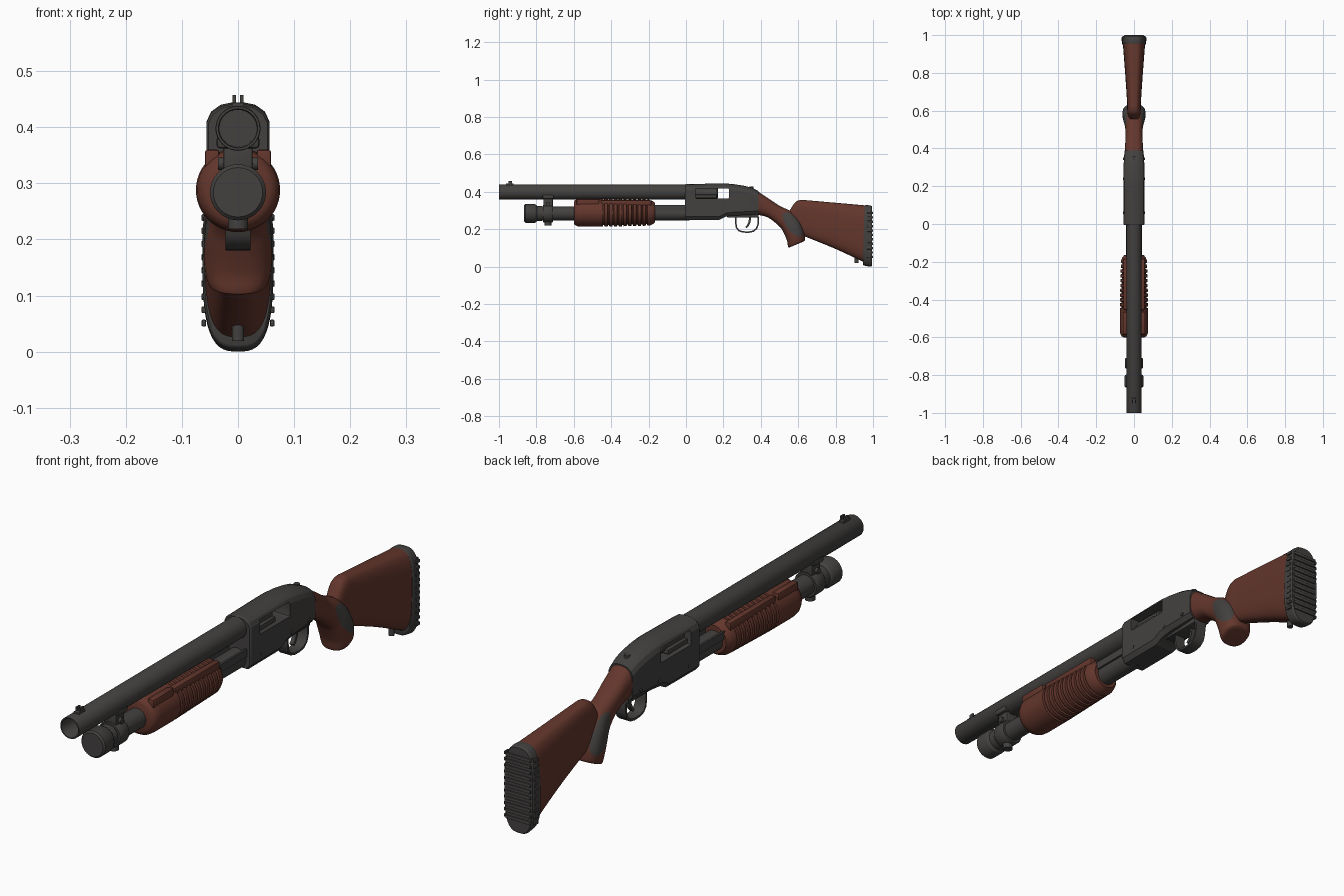
import bpy, bmesh, math
from mathutils import Vector

if "Cube" in bpy.data.objects:
    bpy.data.objects.remove(bpy.data.objects["Cube"])


def material(name, rgb):
    m = bpy.data.materials.new(name)
    m.diffuse_color = (*rgb, 1)
    m.use_nodes = True
    m.node_tree.nodes["Principled BSDF"].inputs["Base Color"].default_value = m.diffuse_color
    return m


STEEL = material("dark_steel", (0.056, 0.053, 0.051))
WOOD = material("red_brown_wood", (0.125, 0.037, 0.025))


def finish(name, bm, mats, angle=35):
    bmesh.ops.recalc_face_normals(bm, faces=bm.faces)
    me = bpy.data.meshes.new(name)
    bm.to_mesh(me)
    bm.free()
    ob = bpy.data.objects.new(name, me)
    bpy.context.collection.objects.link(ob)
    for m in mats:
        me.materials.append(m)
    smooth(ob, angle)
    return ob


def smooth(ob, angle=35):
    bpy.ops.object.select_all(action='DESELECT')
    ob.select_set(True)
    bpy.context.view_layer.objects.active = ob
    bpy.ops.object.shade_smooth_by_angle(angle=math.radians(angle))


def skin(name, rings, mats, angle=35):
    """Join rings of points into a closed, capped skin."""
    bm = bmesh.new()
    vs = [[bm.verts.new(p) for p in r] for r in rings]
    n = len(rings[0])
    for a, b in zip(vs, vs[1:]):
        for i in range(n):
            j = (i + 1) % n
            bm.faces.new((a[i], a[j], b[j], b[i]))
    bm.faces.new(vs[0])
    bm.faces.new(vs[-1])
    return finish(name, bm, mats, angle)


def lathe(name, profile, z, mat, n=40, x=0):
    """Revolve (y, radius) points about a line along y."""
    rings = [[(x + max(r, 1e-4) * math.cos(2 * math.pi * i / n), y,
               z + max(r, 1e-4) * math.sin(2 * math.pi * i / n)) for i in range(n)]
             for y, r in profile]
    return skin(name, rings, [mat])


def box(name, lo, hi, mat, bevel=0.0):
    bm = bmesh.new()
    bmesh.ops.create_cube(bm, size=1)
    for v in bm.verts:
        v.co = [(l + h) / 2 + c * (h - l) for c, l, h in zip(v.co, lo, hi)]
    if bevel:
        bmesh.ops.bevel(bm, geom=bm.edges[:], offset=bevel, segments=2, affect='EDGES', profile=0.5)
    return finish(name, bm, [mat])


def peg(name, loc, r, depth, axis, mat):
    ob_rot = {'x': (0, math.pi / 2, 0), 'z': (0, 0, 0)}[axis]
    bpy.ops.mesh.primitive_cylinder_add(vertices=20, radius=r, depth=depth, location=loc, rotation=ob_rot)
    ob = bpy.context.object
    ob.name = name
    ob.data.materials.append(mat)
    smooth(ob)
    return ob


def loft(name, sections, mats, e=2.5, n=48, sub=8):
    """Sections are (top y, top z, bottom y, bottom z, half width), smoothly interpolated."""
    s = [sections[0]] + sections + [sections[-1]]
    dense = []
    for k in range(1, len(s) - 2):
        for q in range(sub):
            t = q / sub
            dense.append([0.5 * (2 * b + (c - a) * t + (2 * a - 5 * b + 4 * c - d) * t * t
                                 + (3 * b - a - 3 * c + d) * t ** 3)
                          for a, b, c, d in zip(s[k - 1], s[k], s[k + 1], s[k + 2])])
    dense.append(sections[-1])
    rings = []
    for ty, tz, by, bz, w in dense:
        ring = []
        for i in range(n):
            a = 2 * math.pi * i / n
            u, v = [math.copysign(abs(f) ** (2 / e), f) for f in (math.cos(a), math.sin(a))]
            ring.append((w * u, (ty + by) / 2 + v * (ty - by) / 2, (tz + bz) / 2 + v * (tz - bz) / 2))
        rings.append(ring)
    return skin(name, rings, mats)


def ribbon(name, path, width, thick, mat):
    """Bent flat strip following (y, z) points."""
    pts = [Vector((0, y, z)) for y, z in path]
    rings = []
    for i, p in enumerate(pts):
        d = (pts[min(i + 1, len(pts) - 1)] - pts[max(i - 1, 0)]).normalized()
        o = Vector((0, -d.z, d.y)) * thick / 2
        rings.append([p + o * a + Vector((b * width / 2, 0, 0))
                      for a, b in ((1, 1), (1, -1), (-1, -1), (-1, 1))])
    return skin(name, rings, [mat], 40)


# Barrel with open muzzle, and its two-pronged front sight
lathe("barrel", [(-0.8, 0), (-0.8, 0.033), (-0.998, 0.034), (-1, 0.035), (-1, 0.039),
                 (-0.998, 0.04), (0.02, 0.04), (0.02, 0)], 0.398, STEEL, 48)
box("sight_base", (-0.011, -0.962, 0.432), (0.011, -0.922, 0.444), STEEL, 0.002)
for sx in (-1, 1):
    box("sight_prong", (sx * 0.007 - 0.003, -0.95, 0.44), (sx * 0.007 + 0.003, -0.93, 0.457), STEEL)

# Magazine tube, end cap and barrel clamp
ZT = 0.284
lathe("magazine_tube", [(-0.82, 0), (-0.82, 0.037), (0.02, 0.037), (0.02, 0)], ZT, STEEL)
lathe("magazine_cap", [(-0.865, 0), (-0.865, 0.044), (-0.859, 0.05), (-0.808, 0.05), (-0.8, 0.046),
                       (-0.797, 0.041), (-0.77, 0.041), (-0.77, 0)], ZT, STEEL, 32)
lathe("clamp_ring", [(-0.765, 0), (-0.765, 0.045), (-0.76, 0.048), (-0.715, 0.048),
                     (-0.71, 0.045), (-0.71, 0)], ZT, STEEL)
box("clamp_bridge", (-0.026, -0.762, 0.31), (0.026, -0.712, 0.375), STEEL, 0.004)
box("clamp_saddle", (-0.038, -0.767, 0.362), (0.038, -0.707, 0.385), STEEL, 0.006)
peg("clamp_stud", (0, -0.738, 0.232), 0.018, 0.026, 'z', STEEL)
peg("clamp_bolt", (0, -0.738, 0.335), 0.011, 0.072, 'x', STEEL)

# Ribbed sliding fore-end
prof = [(-0.6, 0), (-0.6, 0.055), (-0.594, 0.066), (-0.58, 0.073), (-0.56, 0.075), (-0.45, 0.075)]
ribs, y0, step = 10, -0.445, 0.0255
for i in range(ribs):
    y = y0 + i * step
    r = 0.075 - 0.0006 * i
    prof += [(y, r), (y + 0.002, r - 0.008), (y + 0.007, r - 0.008), (y + 0.010, r)]
prof += [(-0.195, 0.069), (-0.178, 0.062), (-0.165, 0.052), (-0.165, 0)]
lathe("fore_end", prof, 0.288, WOOD, 48)
for sx in (-1, 1):
    box("fore_end_rail", (sx * 0.046 - 0.013, -0.585, 0.325), (sx * 0.046 + 0.013, -0.465, 0.36), WOOD, 0.005)
    box("fore_end_rail", (sx * 0.044 - 0.012, -0.455, 0.325), (sx * 0.044 + 0.012, -0.185, 0.355), WOOD, 0.005)
    box("action_bar", (sx * 0.038 - 0.004, -0.2, 0.298), (sx * 0.038 + 0.004, 0.02, 0.328), STEEL)

# Receiver: chamfered section lofted along its length
rings = []
for y, top, bot, w in ((-0.006, 0.438, 0.252, 0.053), (0, 0.441, 0.249, 0.056), (0.18, 0.444, 0.25, 0.056),
                       (0.215, 0.444, 0.268, 0.056), (0.26, 0.44, 0.273, 0.056), (0.31, 0.432, 0.275, 0.055),
                       (0.35, 0.422, 0.277, 0.053), (0.388, 0.404, 0.28, 0.050)):
    half = [(w * 0.75, bot), (w, bot + 0.018), (w, top - 0.032), (w * 0.85, top - 0.016),
            (w * 0.55, top - 0.004), (w * 0.2, top)]
    rings.append([(x, y, z) for x, z in half] + [(-x, y, z) for x, z in reversed(half)])
receiver = skin("receiver", rings, [STEEL], 25)

# Ejection port cut right through, with the bolt inside
cutter = box("port_cutter", (-0.1, 0.05, 0.364), (0.1, 0.23, 0.418), STEEL, 0.006)
cutter.hide_render = True
mod = receiver.modifiers.new("port", 'BOOLEAN')
mod.object = cutter
mod.operation = 'DIFFERENCE'
mod.solver = 'EXACT'
bpy.ops.object.select_all(action='DESELECT')
bpy.context.view_layer.objects.active = receiver
receiver.select_set(True)
bpy.ops.object.modifier_apply(modifier="port")
bpy.data.objects.remove(cutter)
smooth(receiver, 25)
lathe("bolt", [(0.03, 0), (0.03, 0.029), (0.165, 0.029), (0.172, 0.024), (0.172, 0)], 0.391, STEEL)
box("bolt_carrier", (-0.042, 0.045, 0.366), (0.042, 0.165, 0.384), STEEL, 0.003)
for y, z in ((0.24, 0.3), (0.345, 0.305), (0.06, 0.29)):
    peg("receiver_pin", (0, y, z), 0.007, 0.115, 'x', STEEL)
peg("safety_button", (0, 0.35, 0.421), 0.011, 0.012, 'z', STEEL)

# Trigger and guard
ribbon("trigger_guard", [(0.266, 0.285), (0.266, 0.235), (0.27, 0.208), (0.283, 0.192), (0.305, 0.185),
                         (0.335, 0.184), (0.36, 0.189), (0.377, 0.203), (0.385, 0.225), (0.387, 0.25),
                         (0.382, 0.285)], 0.044, 0.008, STEEL)
ribbon("trigger", [(0.338, 0.285), (0.342, 0.255), (0.339, 0.235), (0.33, 0.218), (0.32, 0.208)],
       0.016, 0.011, STEEL)
box("trigger_plate", (-0.03, 0.22, 0.262), (0.03, 0.388, 0.284), STEEL, 0.004)

# Pistol grip with an oval steel-coloured pad on each side
grip = loft("grip", [(0.38, 0.405, 0.375, 0.278, 0.049), (0.44, 0.365, 0.432, 0.265, 0.046),
                     (0.50, 0.325, 0.475, 0.236, 0.044), (0.56, 0.295, 0.508, 0.205, 0.051),
                     (0.605, 0.25, 0.525, 0.175, 0.059), (0.63, 0.195, 0.54, 0.138, 0.061),
                     (0.637, 0.15, 0.545, 0.110, 0.055), (0.632, 0.137, 0.55, 0.102, 0.046),
                     (0.615, 0.128, 0.565, 0.107, 0.025)], [WOOD, STEEL], 2.5, 72, 10)
for f in grip.data.polygons:
    c = f.center
    dy, dz = c.y - 0.572, c.z - 0.225
    along, across = dy * 0.6 - dz * 0.8, dy * 0.8 + dz * 0.6
    if (along / 0.078) ** 2 + (across / 0.034) ** 2 < 1 and abs(c.x) > 0.012:
        f.material_index = 1

# Shoulder stock
loft("stock", [(0.555, 0.30, 0.555, 0.21, 0.026), (0.583, 0.342, 0.583, 0.19, 0.033),
               (0.61, 0.355, 0.61, 0.172, 0.036), (0.65, 0.354, 0.65, 0.155, 0.037),
               (0.80, 0.341, 0.80, 0.094, 0.047), (0.97, 0.326, 0.965, 0.017, 0.060)], [WOOD], 3)

# Butt pad with shallow ridges round it and across its back
pad = [(0.955, 0.327, 0.945, 0.012, 0.060), (0.962, 0.328, 0.95, 0.006, 0.063)]
pad += [(0.972, 0.328, 0.968, 0.002, 0.063), (0.988, 0.326, 0.988, 0.0, 0.063),
        (0.995, 0.322, 0.995, 0.004, 0.059)]
loft("butt_pad", pad, [STEEL], 3, 48, 3)
for i in range(11):
    z = 0.045 + i * 0.0235
    box("pad_ridge", (-0.052, 0.98, z), (0.052, 1.0, z + 0.013), STEEL, 0.003)
    for sx in (-1, 1):
        box("pad_side_ridge", (sx * 0.061 - 0.004, 0.968, z), (sx * 0.061 + 0.004, 0.99, z + 0.012), STEEL, 0.002)

# Sling stud under the stock
peg("sling_stud", (0, 0.912, 0.036), 0.011, 0.034, 'z', STEEL)
